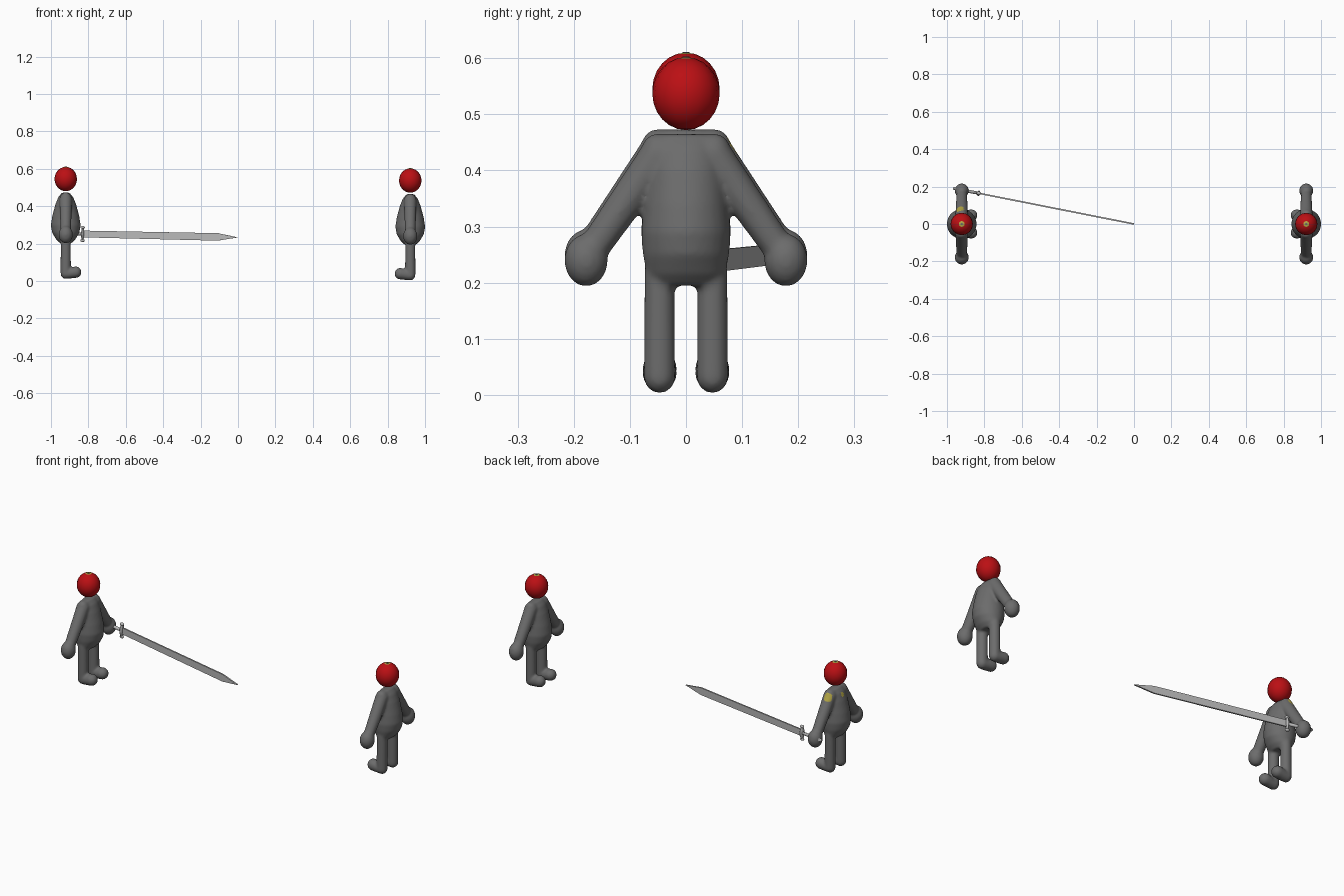
import bpy, bmesh, math
from mathutils import Vector, Matrix

cube = bpy.data.objects.get("Cube")
if cube:
    bpy.data.objects.remove(cube)


def material(name, rgb):
    m = bpy.data.materials.new(name)
    m.use_nodes = True
    m.diffuse_color = (*rgb, 1)
    m.node_tree.nodes["Principled BSDF"].inputs["Base Color"].default_value = (*rgb, 1)
    return m


GREY = material("body grey", (0.15, 0.15, 0.15))
RED = material("head red", (0.50, 0.005, 0.007))
YELLOW = material("patch yellow", (0.45, 0.38, 0.06))
STEEL = material("sword steel", (0.48, 0.48, 0.48))


def add_object(name, bm, mats, smooth=True):
    bmesh.ops.recalc_face_normals(bm, faces=bm.faces)
    mesh = bpy.data.meshes.new(name)
    bm.to_mesh(mesh)
    bm.free()
    for m in mats:
        mesh.materials.append(m)
    for p in mesh.polygons:
        p.use_smooth = smooth
    obj = bpy.data.objects.new(name, mesh)
    bpy.context.collection.objects.link(obj)
    return obj


def ball(bm, centre, radii):
    mat = Matrix.Translation(centre) @ Matrix.Diagonal((*radii, 1))
    return bmesh.ops.create_uvsphere(bm, u_segments=24, v_segments=14, radius=1, matrix=mat)


def limb(bm, a, b, ra, rb):
    """Tapered rod with round ends."""
    a, b = Vector(a), Vector(b)
    ball(bm, a, (ra,) * 3)
    ball(bm, b, (rb,) * 3)
    turn = (b - a).to_track_quat('Z', 'Y').to_matrix().to_4x4()
    bmesh.ops.create_cone(bm, cap_ends=True, segments=24, radius1=ra, radius2=rb,
                          depth=(b - a).length, matrix=Matrix.Translation((a + b) / 2) @ turn)


def loft(bm, rings, n=28):
    loops = [[bm.verts.new((rx * math.cos(t), ry * math.sin(t), z))
              for t in (math.tau * i / n for i in range(n))] for z, rx, ry in rings]
    for lo, hi in zip(loops, loops[1:]):
        for i in range(n):
            bm.faces.new((lo[i], lo[(i + 1) % n], hi[(i + 1) % n], hi[i]))
    bm.faces.new(loops[0])
    bm.faces.new(loops[-1])


TORSO = [(0.195, 0.032, 0.060), (0.215, 0.052, 0.070), (0.25, 0.073, 0.077),
         (0.29, 0.080, 0.080), (0.34, 0.072, 0.075), (0.40, 0.056, 0.068),
         (0.44, 0.040, 0.060), (0.464, 0.020, 0.050)]


def body_mesh():
    """Limbs and torso fused into one smooth skin, facing +x."""
    bm = bmesh.new()
    loft(bm, TORSO)
    limb(bm, (0, -0.05, 0.437), (0, 0.05, 0.437), 0.029, 0.029)
    for s in (-1, 1):
        limb(bm, (0, s * 0.048, 0.428), (0, s * 0.16, 0.268), 0.034, 0.028)
        ball(bm, (0, s * 0.178, 0.24), (0.038, 0.039, 0.047))
        limb(bm, (0, s * 0.047, 0.22), (0, s * 0.047, 0.032), 0.027, 0.028)
        limb(bm, (0, s * 0.047, 0.03), (0.053, s * 0.047, 0.039), 0.027, 0.031)
    obj = add_object("body_source", bm, [GREY])
    remesh = obj.modifiers.new("fuse", 'REMESH')
    remesh.mode = 'VOXEL'
    remesh.voxel_size = 0.006
    relax = obj.modifiers.new("relax", 'SMOOTH')
    relax.factor = 0.5
    relax.iterations = 6
    graph = bpy.context.evaluated_depsgraph_get()
    mesh = bpy.data.meshes.new_from_object(obj.evaluated_get(graph))
    bpy.data.objects.remove(obj)
    mesh.materials.clear()
    mesh.materials.append(GREY)
    mesh.materials.append(YELLOW)
    for p in mesh.polygons:
        p.use_smooth = True
    return mesh


def place(obj, side, lift):
    turn = Matrix.Rotation(math.pi if side > 0 else 0, 4, 'Z')
    obj.matrix_world = Matrix.Translation((side * 0.921, 0, lift)) @ turn


def figure(label, side, lift, skin):
    body = bpy.data.objects.new(label + "_body", skin)
    bpy.context.collection.objects.link(body)
    place(body, side, lift)
    # round head with a yellow crown and a small grey centre
    bm = bmesh.new()
    bmesh.ops.create_uvsphere(bm, u_segments=16, v_segments=12, radius=1,
                              matrix=Matrix.Translation((0, 0, 0.537)) @ Matrix.Diagonal((0.06, 0.06, 0.065, 1)))
    for f in bm.faces:
        c = f.calc_center_median()
        crown = len(f.verts) == 3 and c.z > 0.54
        f.material_index = 1 if crown else 0
    head = add_object(label + "_head", bm, [RED, YELLOW])
    place(head, side, lift)
    bm = bmesh.new()
    bmesh.ops.create_cone(bm, cap_ends=True, segments=8, radius1=0.006, radius2=0.006,
                          depth=0.004, matrix=Matrix.Translation((0, 0, 0.601)))
    place(add_object(label + "_crown_dot", bm, [GREY], False), side, lift)


plain = body_mesh()
patched = plain.copy()
# yellow patches on one shoulder and the upper back
for p in patched.polygons:
    c = p.center
    shoulder = (c - Vector((-0.012, 0.085, 0.437))).length < 0.024
    back = (c - Vector((-0.045, 0.0, 0.43))).length < 0.012
    p.material_index = 1 if shoulder or back else 0
figure("right", -1, 0.008, patched)
figure("left", 1, 0.0, plain)

# sword: local x runs from the pommel to the tip
start, tip = Vector((-0.96, 0.19, 0.254)), Vector((0, 0, 0.233))
axis = (tip - start).normalized()
across = Vector((0, 0, 1)).cross(axis).normalized()
up = axis.cross(across)
frame = Matrix((axis, across, up)).transposed().to_4x4()
frame.translation = start
length = (tip - start).length
guard = 0.132

bm = bmesh.new()
outline = [(guard, -0.018), (length - 0.11, -0.020), (length, 0),
           (length - 0.11, 0.020), (guard, 0.018)]
face = bm.faces.new([bm.verts.new((x, -0.004, z)) for x, z in outline])
side_wall = bmesh.ops.extrude_face_region(bm, geom=[face])
bmesh.ops.translate(bm, vec=(0, 0.008, 0),
                    verts=[v for v in side_wall["geom"] if isinstance(v, bmesh.types.BMVert)])
add_object("sword_blade", bm, [STEEL], False).matrix_world = frame

bm = bmesh.new()
limb(bm, (0, 0, 0), (guard, 0, 0), 0.009, 0.008)
add_object("sword_handle", bm, [STEEL]).matrix_world = frame

bm = bmesh.new()
ball(bm, (guard, 0, 0), (0.008, 0.015, 0.036))
for s in (-1, 1):
    ball(bm, (guard, 0, s * 0.035), (0.012, 0.009, 0.008))
add_object("sword_guard", bm, [STEEL]).matrix_world = frame
